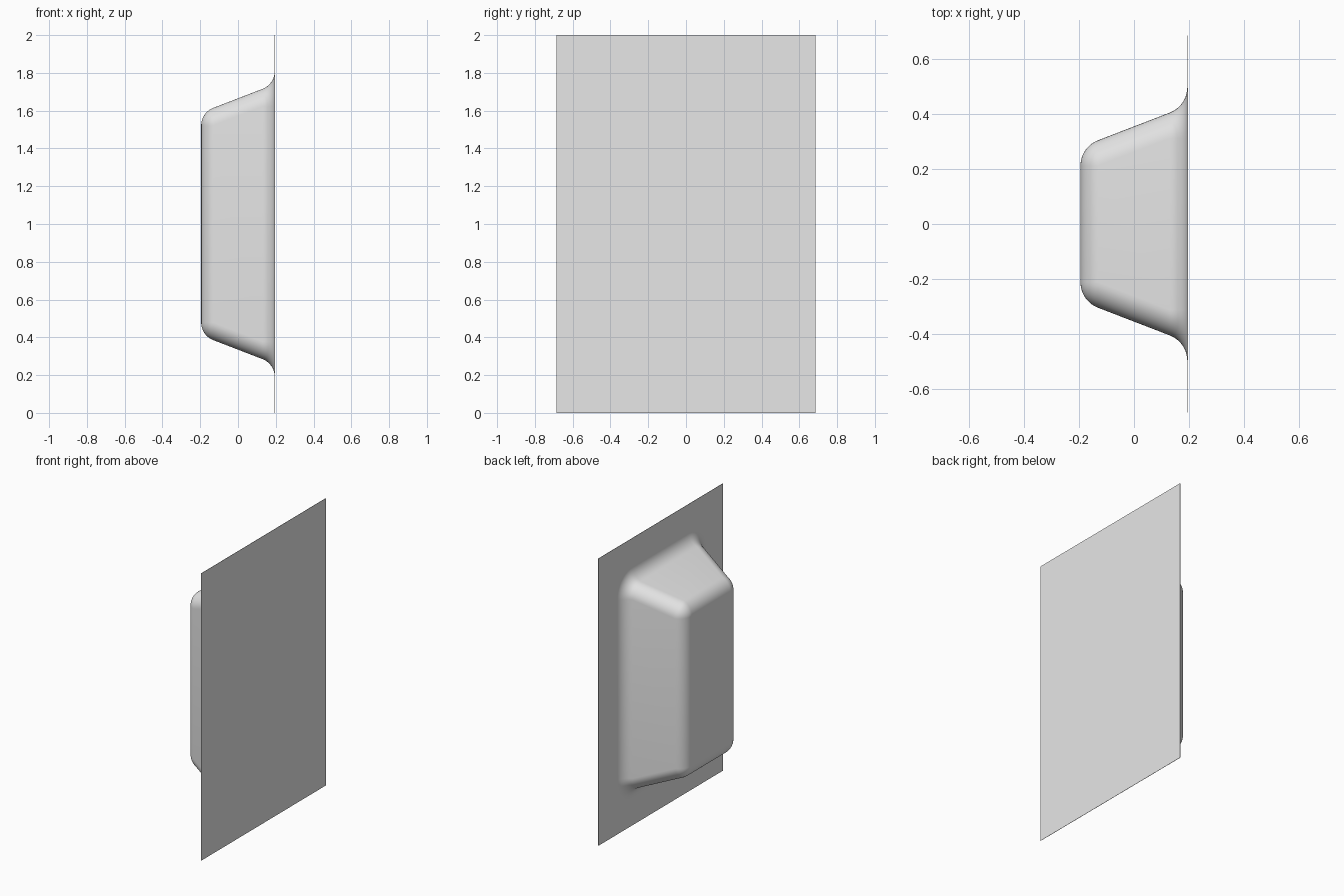
import bpy, bmesh
from math import sin, cos, tan, atan2, pi

cube = bpy.data.objects.get("Cube")
if cube:
    bpy.data.objects.remove(cube, do_unlink=True)

# Material
grey = bpy.data.materials.new("light grey")
grey.use_nodes = True
GREY = (0.8, 0.8, 0.8, 1)
grey.diffuse_color = GREY
grey.node_tree.nodes["Principled BSDF"].inputs["Base Color"].default_value = GREY

# Main dimensions
FRONT, BACK = -0.195, 0.194        # x of the raised face and of the plate surface
TOP_Y, TOP_Z = 0.28, 0.59          # half sizes of the raised face before rounding
FLARE = 0.15                       # how far the sloped sides spread to the plate
RADIUS, STEPS, CORNER = 0.1, 10, 10
MID_Z = 1.0


def make_object(name, bm):
    bmesh.ops.recalc_face_normals(bm, faces=bm.faces)
    mesh = bpy.data.meshes.new(name)
    bm.to_mesh(mesh)
    bm.free()
    mesh.materials.append(grey)
    obj = bpy.data.objects.new(name, mesh)
    bpy.context.collection.objects.link(obj)
    return obj


def rounded_ring(bm, x, half_y, half_z, r):
    """Rounded rectangle whose corner centres sit at the half sizes."""
    verts = []
    for q, (sy, sz) in enumerate([(1, 1), (-1, 1), (-1, -1), (1, -1)]):
        for i in range(CORNER + 1):
            a = (q + i / CORNER) * pi / 2
            verts.append(bm.verts.new((x, sy * half_y + r * cos(a),
                                       MID_Z + sz * half_z + r * sin(a))))
    return verts


# Raised panel: rounded rim, sloped sides, concave fillet into the plate
tilt = atan2(FLARE, BACK - FRONT)
turn = pi / 2 - tilt
tangent = RADIUS * tan(turn / 2)
core_y, core_z = TOP_Y - tangent, TOP_Z - tangent
reach = RADIUS * sin(turn)
drop = RADIUS * (1 - cos(turn))
spread = FLARE + 2 * tangent - 2 * reach   # growth along the straight slope

bm = bmesh.new()
rings = []
for i in range(STEPS + 1):
    a = turn * i / STEPS
    rings.append(rounded_ring(bm, FRONT + RADIUS * (1 - cos(a)), core_y, core_z,
                              max(RADIUS * sin(a), 0.0005)))
for i in range(STEPS + 1):
    a = turn * (1 - i / STEPS)
    rings.append(rounded_ring(bm, BACK - RADIUS * (1 - cos(a)),
                              core_y + spread, core_z + spread,
                              2 * reach - RADIUS * sin(a)))
bm.faces.new(rings[0])
for lower, upper in zip(rings, rings[1:]):
    n = len(lower)
    for i in range(n):
        j = (i + 1) % n
        bm.faces.new((lower[i], lower[j], upper[j], upper[i]))
bm.faces.new(rings[-1][::-1])
bm.faces.ensure_lookup_table()
panel = make_object("raised_panel", bm)
# Remove the hidden cap that would lie against the plate
bm = bmesh.new()
bm.from_mesh(panel.data)
caps = [f for f in bm.faces if len(f.verts) > 4 and f.calc_center_median().x > 0]
bmesh.ops.delete(bm, geom=caps, context='FACES_ONLY')
bm.to_mesh(panel.data)
bm.free()

# Thin flat back plate
bm = bmesh.new()
bmesh.ops.create_cube(bm, size=1)
for v in bm.verts:
    v.co.x = BACK if v.co.x < 0 else BACK + 0.002
    v.co.y *= 1.372
    v.co.z = v.co.z * 2 + MID_Z
plate = make_object("back_plate", bm)

# Smooth rounded surfaces, flat plate
bpy.ops.object.select_all(action='DESELECT')
panel.select_set(True)
bpy.context.view_layer.objects.active = panel
bpy.ops.object.shade_smooth_by_angle()
